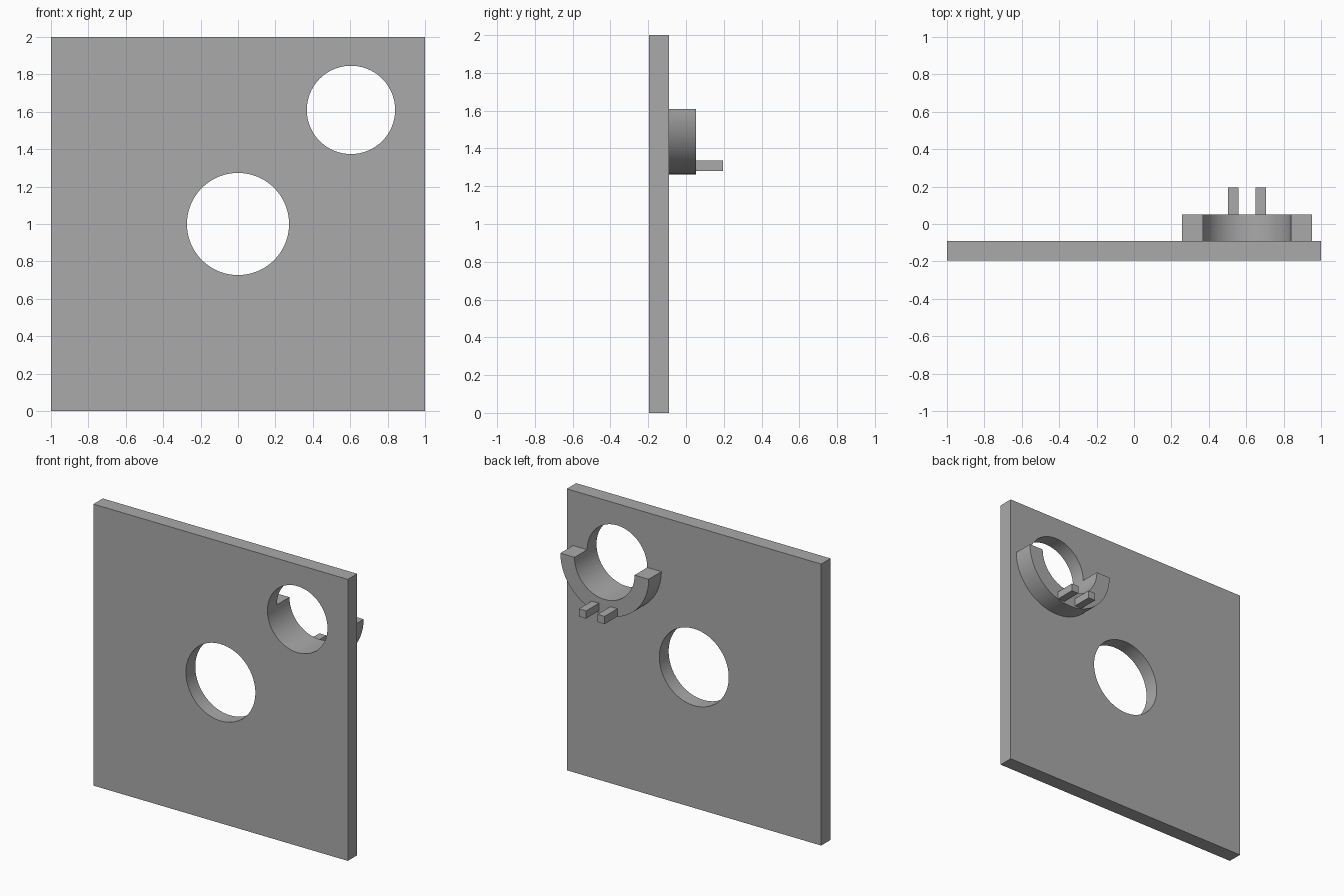
import bpy, bmesh, math

cube = bpy.data.objects.get("Cube")
if cube:
    bpy.data.objects.remove(cube, do_unlink=True)

GREY = (0.4, 0.4, 0.4, 1)
grey = bpy.data.materials.new("plain grey")
grey.use_nodes = True
grey.diffuse_color = GREY
grey.node_tree.nodes["Principled BSDF"].inputs["Base Color"].default_value = GREY

# Depth layers and the holder position
FRONT, BACK, RIM, TIP = -0.195, -0.09, 0.052, 0.195
HX, HZ, BORE = 0.604, 1.61, 0.236


def prism(name, outline, y0, y1):
    """Extrude an (x, z) outline from y0 to y1."""
    bm = bmesh.new()
    face = bm.faces.new([bm.verts.new((x, y0, z)) for x, z in outline])
    out = bmesh.ops.extrude_face_region(bm, geom=[face])
    verts = [v for v in out["geom"] if isinstance(v, bmesh.types.BMVert)]
    bmesh.ops.translate(bm, verts=verts, vec=(0, y1 - y0, 0))
    bmesh.ops.recalc_face_normals(bm, faces=bm.faces)
    mesh = bpy.data.meshes.new(name)
    bm.to_mesh(mesh)
    bm.free()
    mesh.materials.append(grey)
    obj = bpy.data.objects.new(name, mesh)
    bpy.context.collection.objects.link(obj)
    return obj


def arc(cx, cz, r, a0, a1, n):
    angles = [a0 + (a1 - a0) * i / n for i in range(n + 1)]
    return [(cx + r * math.cos(a), cz + r * math.sin(a)) for a in angles]


def rect(x0, x1, z0, z1):
    return [(x0, z0), (x1, z0), (x1, z1), (x0, z1)]


def select_only(obj):
    bpy.ops.object.select_all(action="DESELECT")
    obj.select_set(True)
    bpy.context.view_layer.objects.active = obj


# Square plate with two round holes
plate = prism("plate", rect(-1, 1, 0, 2), FRONT, BACK)
for cx, cz, r in [(0, 1, 0.273), (HX, HZ, BORE)]:
    circle = arc(cx, cz, r, 0, math.tau, 96)[:-1]
    cutter = prism("hole_cutter", circle, FRONT - 0.1, BACK + 0.1)
    cutter.hide_render = True
    mod = plate.modifiers.new("hole", "BOOLEAN")
    mod.operation, mod.solver, mod.object = "DIFFERENCE", "EXACT", cutter
    select_only(plate)
    bpy.ops.object.modifier_apply(modifier=mod.name)
    bpy.data.objects.remove(cutter, do_unlink=True)

# Half-ring cradle under the corner hole
outline = arc(HX, HZ, 0.347, math.pi, math.tau, 48) + arc(HX, HZ, BORE, math.tau, math.pi, 48)
cradle = prism("half_ring_cradle", outline, BACK, RIM)

# Two small pegs on the cradle rim
for side, name in [(-1, "right_peg"), (1, "left_peg")]:
    x = HX + side * 0.073
    prism(name, rect(x - 0.028, x + 0.028, 1.28, 1.335), RIM, TIP)

for obj in (plate, cradle):
    select_only(obj)
    bpy.ops.object.shade_smooth_by_angle(angle=math.radians(30))
